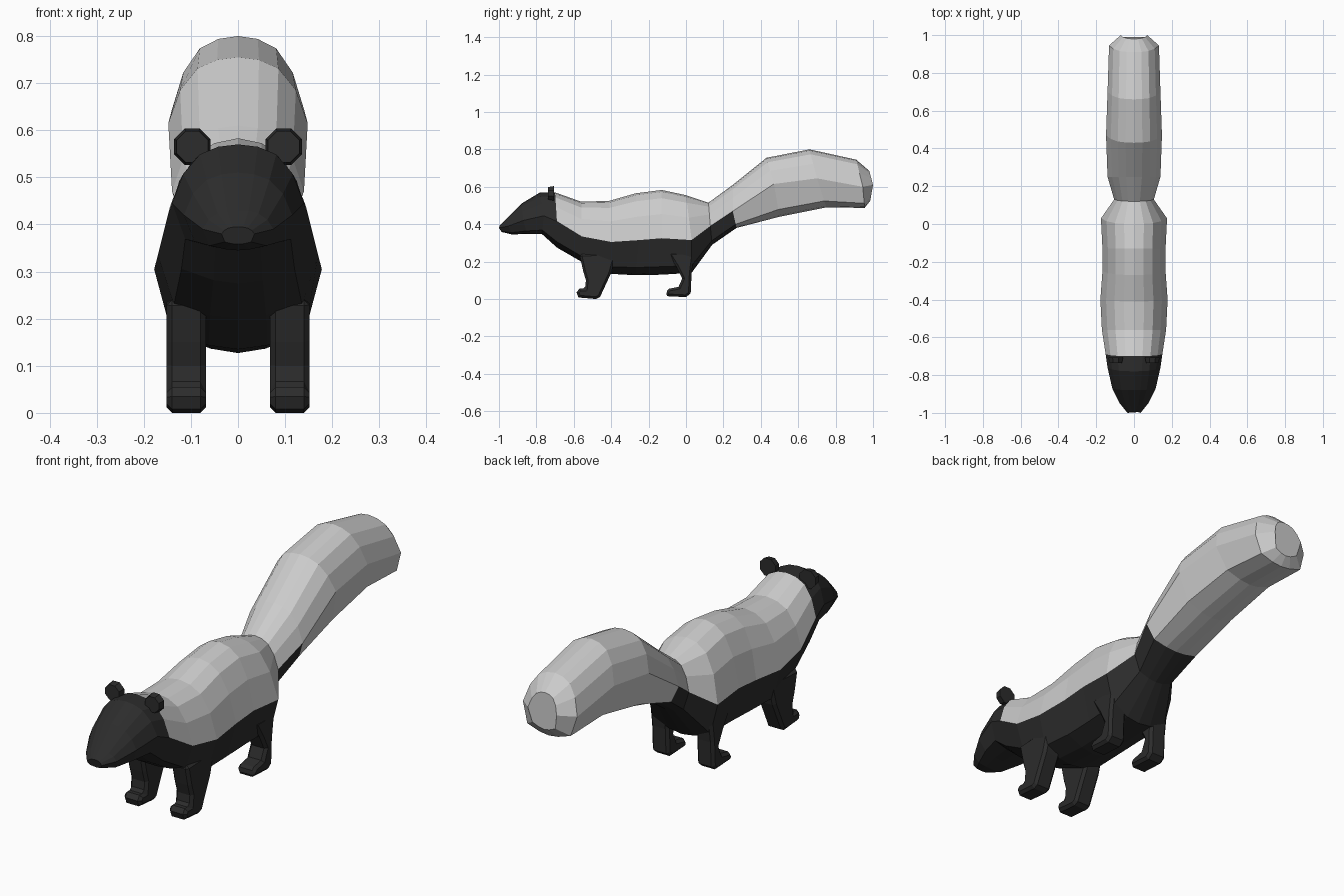
import bpy, bmesh, math
from mathutils import Matrix

if "Cube" in bpy.data.objects:
    bpy.data.objects.remove(bpy.data.objects["Cube"])


def material(name, v):
    m = bpy.data.materials.new(name)
    m.diffuse_color = (v, v, v, 1)
    m.use_nodes = True
    m.node_tree.nodes["Principled BSDF"].inputs["Base Color"].default_value = m.diffuse_color
    return m


DARK = material("dark_fur", 0.025)
LIGHT = material("light_fur", 0.62)


def finish(name, bm, mat):
    used = [v for v in bm.verts if not v.link_faces]
    bmesh.ops.delete(bm, geom=used, context='VERTS')
    me = bpy.data.meshes.new(name)
    bm.to_mesh(me)
    bm.free()
    me.materials.append(mat)
    ob = bpy.data.objects.new(name, me)
    bpy.context.collection.objects.link(ob)
    return ob


# Half cross-section (width fraction, height fraction), mirrored into a ring
HALF = [(0, 1), (.3, .96), (.58, .83), (.83, .5), (1, 0), (.8, -.78), (.35, -.95), (0, -1)]
RING = HALF + [(-x, q) for x, q in HALF[-2:0:-1]]
N = len(RING)
UPPER = [0, 1, 2, 3, 10, 11, 12, 13]
LOWER = [4, 5, 6, 7, 8, 9]

# Sections nose to tail: top y,z / widest y,z / bottom y,z / half width
SECTIONS = [
    (-.995, .395, -1.0, .38, -.985, .358, .035),
    (-.96, .43, -.95, .39, -.93, .345, .075),
    (-.88, .51, -.87, .42, -.85, .348, .115),
    (-.78, .57, -.76, .445, -.77, .347, .14),
    (-.70, .57, -.69, .415, -.69, .275, .15),
    (-.56, .52, -.56, .335, -.56, .20, .17),
    (-.41, .525, -.40, .305, -.41, .135, .178),
    (-.27, .565, -.25, .315, -.27, .127, .167),
    (-.13, .583, -.13, .325, -.13, .13, .167),
    (.00, .555, .03, .315, .03, .14, .175),
    (.12, .515, .13, .39, .14, .29, .105),
    (.25, .61, .25, .47, .27, .38, .14),
    (.43, .755, .47, .615, .50, .44, .148),
    (.66, .80, .70, .645, .75, .49, .14),
    (.91, .745, .945, .60, .955, .487, .132),
    (.98, .685, 1.0, .61, .985, .525, .07),
]


def loft(name, first, last, strips, mat, cap_start=False, cap_end=False):
    bm = bmesh.new()
    rings = []
    for yt, zt, ym, zm, yb, zb, w in SECTIONS[first:last + 1]:
        ring = []
        for x, q in RING:
            ye, ze = (yt, zt) if q >= 0 else (yb, zb)
            ring.append(bm.verts.new((x * w, ym + (ye - ym) * abs(q), zm + (ze - zm) * abs(q))))
        rings.append(ring)
    for a, b in zip(rings, rings[1:]):
        for j in strips:
            k = (j + 1) % N
            bm.faces.new((a[j], a[k], b[k], b[j]))
    if cap_start:
        bm.faces.new(rings[0][::-1])
    if cap_end:
        bm.faces.new(rings[-1])
    return finish(name, bm, mat)


# Head, body and tail
loft("head", 0, 4, range(N), DARK, cap_start=True)
loft("back_stripe", 4, 10, UPPER, LIGHT)
loft("underside", 4, 11, LOWER, DARK)
loft("tail_root", 10, 11, UPPER, LIGHT)
loft("tail", 11, 15, range(N), LIGHT, cap_end=True)

# Leg side outlines (y, z)
FRONT = [(-.585, .035), (-.575, .008), (-.48, 0), (-.46, .01), (-.40, .14), (-.37, .25),
         (-.57, .24), (-.55, .15), (-.535, .10), (-.54, .055), (-.57, .055)]
HIND = [(-.11, .035), (-.10, .015), (0, .01), (.025, .03), (.03, .14), (.045, .25),
        (-.10, .25), (-.05, .17), (-.02, .11), (-.04, .065), (-.09, .055)]


def leg(name, outline, side):
    bm = bmesh.new()
    face = bm.faces.new([bm.verts.new((side * .11 - .042, y, z)) for y, z in outline])
    out = bmesh.ops.extrude_face_region(bm, geom=[face])
    moved = [g for g in out["geom"] if isinstance(g, bmesh.types.BMVert)]
    bmesh.ops.translate(bm, verts=moved, vec=(.084, 0, 0))
    bmesh.ops.recalc_face_normals(bm, faces=bm.faces)
    ob = finish(name, bm, DARK)
    mod = ob.modifiers.new("chamfer", 'BEVEL')
    mod.width = .012
    mod.segments = 1
    mod.limit_method = 'ANGLE'
    mod.angle_limit = math.radians(70)


def ear(name, side):
    bm = bmesh.new()
    bmesh.ops.create_cone(bm, cap_ends=True, segments=8, radius1=.042, radius2=.036, depth=.03,
                          matrix=Matrix.Translation((side * .097, -.722, .565))
                          @ Matrix.Rotation(math.pi / 2, 4, 'X')
                          @ Matrix.Rotation(math.pi / 8, 4, 'Z'))
    finish(name, bm, DARK)


# Legs and ears on both sides
for side, label in ((1, "left"), (-1, "right")):
    leg("front_leg_" + label, FRONT, side)
    leg("hind_leg_" + label, HIND, side)
    ear("ear_" + label, side)
